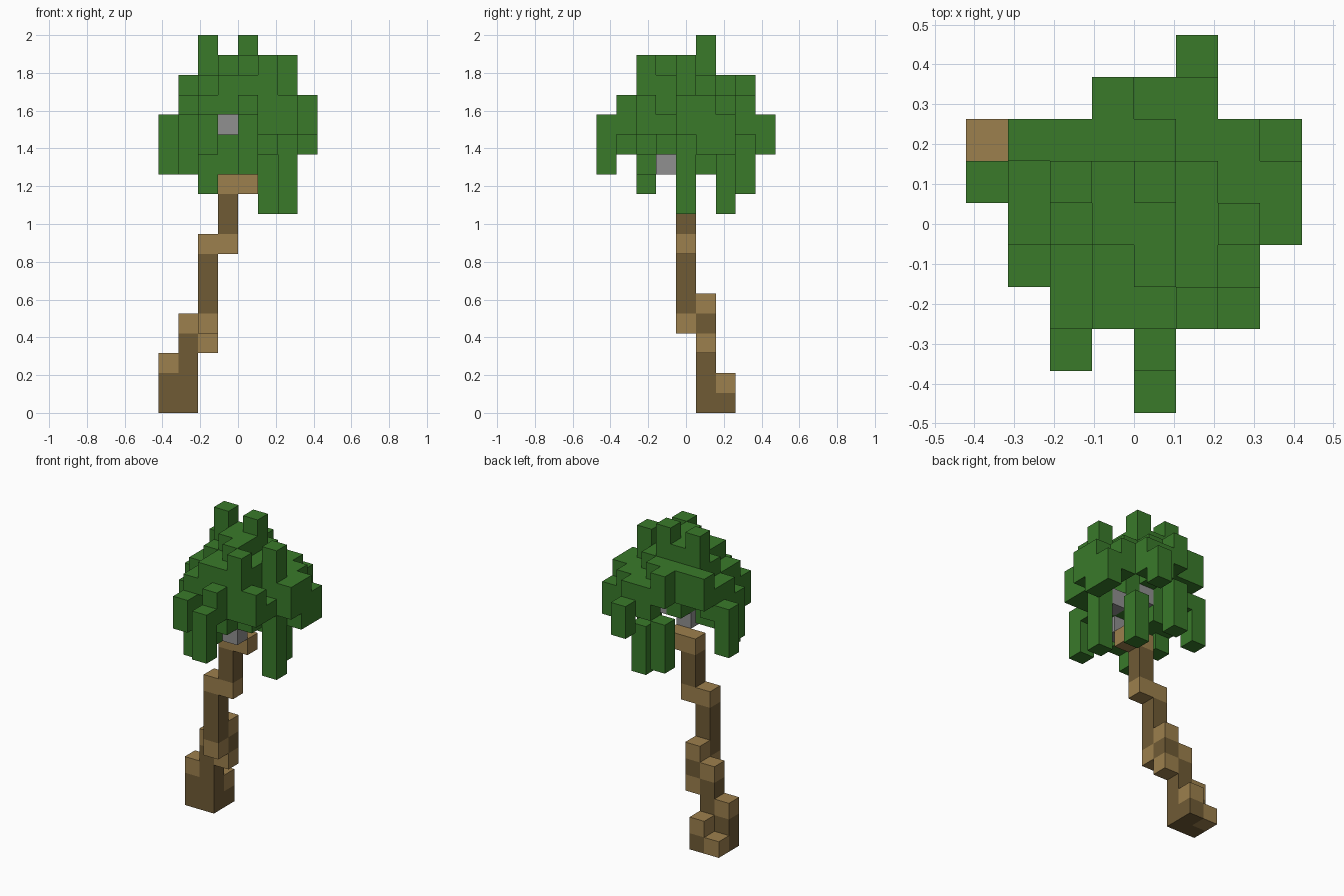
import bpy
import bmesh
from mathutils import Vector

cube = bpy.data.objects.get("Cube")
if cube:
    bpy.data.objects.remove(cube, do_unlink=True)

CELL = 2 / 19                              # block size
ORIGIN = Vector((-4, -4.5, 0)) * CELL      # corner of the block grid


def material(name, r, g, b):
    mat = bpy.data.materials.new(name)
    mat.use_nodes = True
    mat.diffuse_color = (r, g, b, 1)
    bsdf = next(n for n in mat.node_tree.nodes if n.type == "BSDF_PRINCIPLED")
    bsdf.inputs["Base Color"].default_value = (r, g, b, 1)
    bsdf.inputs["Roughness"].default_value = 1
    return mat


leaf_green = material("leaf green", .041, .195, .023)
dark_bark = material("dark bark", .16, .104, .036)
light_wood = material("light wood", .335, .215, .074)
core_grey = material("core grey", .28, .28, .28)


def blocks(name, cells, mats, solid):
    """Mesh of blocks, {cell: material index}; faces between solid cells are left out."""
    bm = bmesh.new()
    for cell, index in cells.items():
        for axis in range(3):
            for side in (0, 1):
                step = list(cell)
                step[axis] += 2 * side - 1
                if tuple(step) in solid:
                    continue
                u, v = (axis + 1) % 3, (axis + 2) % 3
                ring = []
                for du, dv in ((0, 0), (1, 0), (1, 1), (0, 1)):
                    p = Vector(cell)
                    p[axis] += side
                    p[u] += du
                    p[v] += dv
                    ring.append(bm.verts.new(ORIGIN + p * CELL))
                face = bm.faces.new(ring if side else ring[::-1])
                face.material_index = index
    bmesh.ops.remove_doubles(bm, verts=bm.verts, dist=CELL / 100)
    mesh = bpy.data.meshes.new(name)
    bm.to_mesh(mesh)
    bm.free()
    for mat in mats:
        mesh.materials.append(mat)
    obj = bpy.data.objects.new(name, mesh)
    bpy.context.collection.objects.link(obj)


# Leaning trunk: upright logs (x, y, lowest, highest) with light ends
trunk = {}
for x, y, low, high in ((0, 5, 0, 2), (1, 5, 0, 4), (1, 6, 0, 1), (0, 6, 0, 0),
                        (2, 5, 3, 5), (2, 4, 4, 8), (3, 4, 8, 11), (4, 4, 11, 11)):
    for z in range(low, high + 1):
        trunk[x, y, z] = int(z == high or (z == low and z > 0))

# Grey core blocks inside the crown
core = {c: 0 for c in ((4, 3, 12), (5, 4, 13), (3, 4, 14))}

# Crown: top and underside levels, rows front to back, a = lowest leaf level
TOPS = ("....e...", "..e.f...", "..fgghf.", ".efghge.", ".fghhghf",
        "efihigff", ".ggggffe", "...gff..", ".....e..")
UNDERS = ("....c...", "..d.e...", "..bfdee.", ".cdfdde.", ".defeffe",
          "cegfgfed", ".fffffed", "...fee..", ".....d..")


def level(letter):
    return ord(letter) - ord("a") + 10


crown = {}
for y, (tops, unders) in enumerate(zip(TOPS, UNDERS)):
    for x, (top, under) in enumerate(zip(tops, unders)):
        if top != ".":
            for z in range(level(under), level(top) + 1):
                crown[x, y, z] = 0

# Hanging leaves below the crown
for x, y, low, high in ((5, 6, 10, 12), (3, 7, 11, 13), (6, 4, 10, 14),
                        (3, 2, 12, 13), (2, 4, 13, 14), (4, 4, 13, 14)):
    for z in range(low, high + 1):
        crown[x, y, z] = 0

solid = set(trunk) | set(core) | set(crown)
blocks("trunk", trunk, (dark_bark, light_wood), solid)
blocks("crown_core", core, (core_grey,), solid)
blocks("crown_leaves", crown, (leaf_green,), solid)
